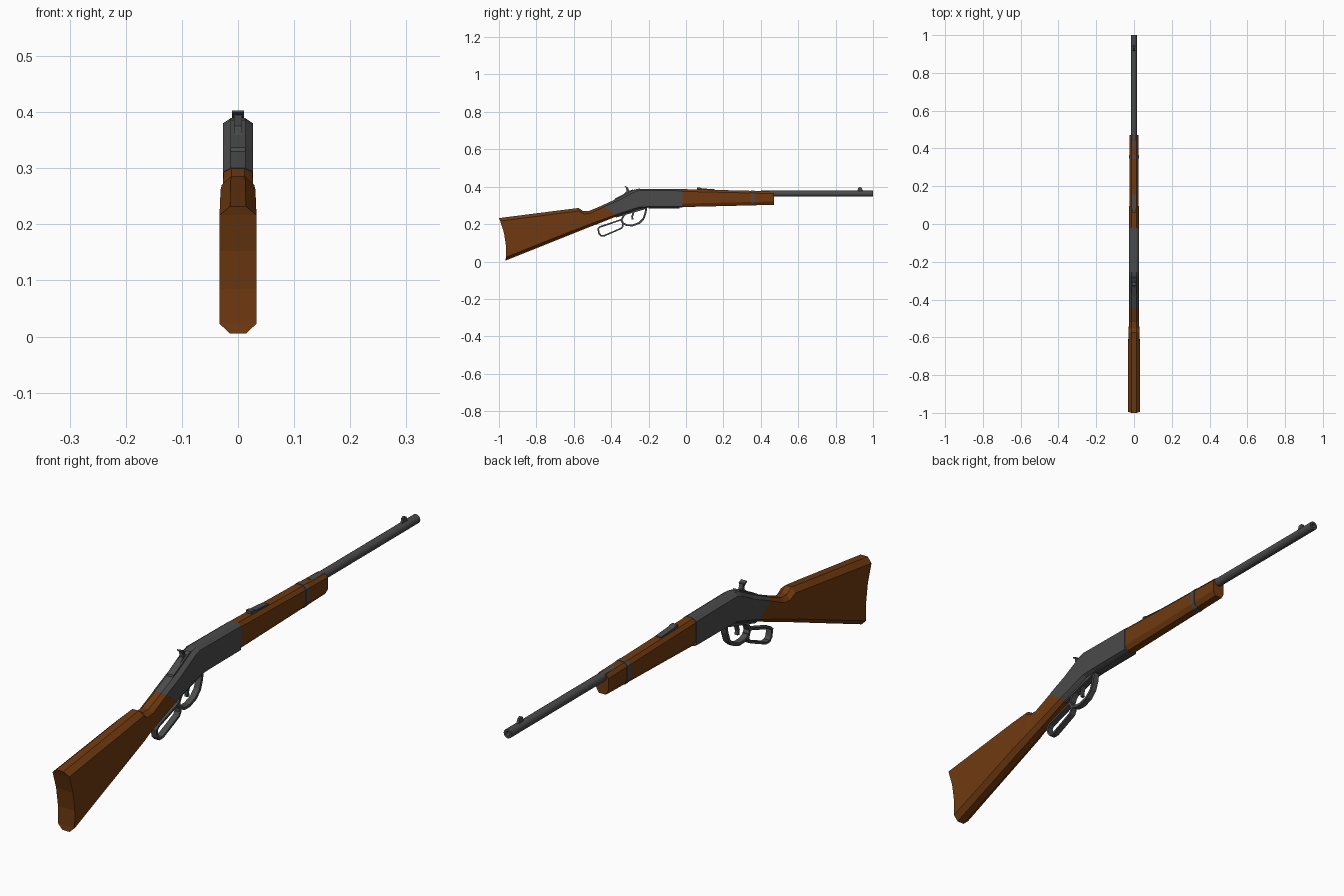
import bpy, bmesh, math
from mathutils import Vector

if "Cube" in bpy.data.objects:
    bpy.data.objects.remove(bpy.data.objects["Cube"])

def material(name, rgb):
    m = bpy.data.materials.new(name)
    m.diffuse_color = (*rgb, 1)
    m.use_nodes = True
    m.node_tree.nodes["Principled BSDF"].inputs["Base Color"].default_value = m.diffuse_color
    return m

WOOD = material("wood", (0.16, 0.042, 0.005))
STEEL = material("steel", (0.07, 0.07, 0.072))

def finish(name, bm, mat):
    bmesh.ops.recalc_face_normals(bm, faces=bm.faces)
    me = bpy.data.meshes.new(name)
    bm.to_mesh(me)
    bm.free()
    me.materials.append(mat)
    ob = bpy.data.objects.new(name, me)
    bpy.context.collection.objects.link(ob)
    return ob

def loft(name, stations, mat):
    """Chamfered sections: (top y, top z, bottom y, bottom z, half width, flat, top chamfer, bottom chamfer, bow)."""
    bm = bmesh.new()
    rings = []
    for yt, zt, yb, zb, w, flat, ct, cb, bow in stations:
        top, bot = Vector((0, yt, zt)), Vector((0, yb, zb))
        h = (top - bot).length
        side = [(flat, 0), (w, ct / h), (w, 0.35), (w, 0.65), (w, 1 - cb / h), (flat, 1)]
        pts = side + [(-x, t) for x, t in reversed(side)]
        ring = []
        for x, t in pts:
            p = top.lerp(bot, t)
            ring.append(bm.verts.new((x, p.y + bow * 4 * t * (1 - t), p.z)))
        rings.append(ring)
    n = len(rings[0])
    for a, b in zip(rings, rings[1:]):
        for i in range(n):
            j = (i + 1) % n
            bm.faces.new((a[i], a[j], b[j], b[i]))
    # end caps as strips so that a bowed end stays clean
    for r in (rings[0], rings[-1]):
        for i in range(n // 2 - 1):
            bm.faces.new((r[i], r[i + 1], r[n - 2 - i], r[n - 1 - i]))
    return finish(name, bm, mat)

def plate(name, profile, w, mat=STEEL):
    """Side profile in (y, z) extruded across x."""
    bm = bmesh.new()
    f = bm.faces.new([bm.verts.new((-w, y, z)) for y, z in profile])
    ext = bmesh.ops.extrude_face_region(bm, geom=[f])["geom"]
    bmesh.ops.translate(bm, vec=(2 * w, 0, 0), verts=[v for v in ext if isinstance(v, bmesh.types.BMVert)])
    return finish(name, bm, mat)

def strap(name, path, w, t, closed):
    """Flat bar of half width w and thickness t following a (y, z) path."""
    pts = [Vector(p) for p in path]
    n = len(pts)
    bm = bmesh.new()
    rings = []
    for i, p in enumerate(pts):
        a = pts[i - 1] if closed or i else p
        b = pts[(i + 1) % n] if closed or i < n - 1 else p
        d1 = (p - a).normalized() if p != a else (b - p).normalized()
        d2 = (b - p).normalized() if p != b else d1
        d = (d1 + d2).normalized()
        nrm = Vector((-d.y, d.x)) * (t / 2 / max(d.dot(d1), 0.6))
        rings.append([bm.verts.new((x, *(p + s * nrm))) for x, s in ((-w, -1), (w, -1), (w, 1), (-w, 1))])
    for i in range(n if closed else n - 1):
        a, b = rings[i], rings[(i + 1) % n]
        for k in range(4):
            bm.faces.new((a[k], a[(k + 1) % 4], b[(k + 1) % 4], b[k]))
    if not closed:
        bm.faces.new(rings[0])
        bm.faces.new(rings[-1])
    return finish(name, bm, STEEL)

def tube(name, r, y0, y1, z, bore):
    """Barrel revolved about y with a shallow muzzle recess."""
    bm = bmesh.new()
    rings = []
    for rad, y in ((r, y0), (r, y1), (bore, y1), (bore, y1 - 0.03)):
        rings.append([bm.verts.new((rad * math.cos(k * math.tau / 16), y, z + rad * math.sin(k * math.tau / 16)))
                      for k in range(16)])
    for a, b in zip(rings, rings[1:]):
        for k in range(16):
            bm.faces.new((a[k], a[(k + 1) % 16], b[(k + 1) % 16], b[k]))
    bm.faces.new(rings[0])
    bm.faces.new(rings[-1])
    ob = finish(name, bm, STEEL)
    ob.data.shade_smooth()
    ob.data.set_sharp_from_angle(angle=math.radians(35))
    return ob

# Shoulder stock and wrist
loft("stock", [
    (-1.00, 0.232, -0.965, 0.005, 0.033, 0.014, 0.016, 0.018, 0.016),
    (-0.64, 0.278, -0.625, 0.141, 0.031, 0.013, 0.016, 0.016, 0),
    (-0.575, 0.286, -0.56, 0.167, 0.029, 0.012, 0.016, 0.014, 0),
    (-0.55, 0.270, -0.525, 0.181, 0.027, 0.012, 0.016, 0.014, 0),
    (-0.52, 0.270, -0.485, 0.196, 0.027, 0.012, 0.014, 0.014, 0),
    (-0.446, 0.300, -0.366, 0.243, 0.026, 0.012, 0.012, 0.012, 0)], WOOD)

# Receiver
loft("receiver", [
    (-0.448, 0.300, -0.368, 0.243, 0.0265, 0.013, 0.012, 0.012, 0),
    (-0.36, 0.340, -0.30, 0.264, 0.0265, 0.013, 0.012, 0.012, 0),
    (-0.278, 0.384, -0.25, 0.283, 0.0265, 0.013, 0.012, 0.008, 0),
    (-0.255, 0.389, -0.20, 0.288, 0.0265, 0.013, 0.010, 0.006, 0),
    (-0.02, 0.388, -0.02, 0.288, 0.0265, 0.013, 0.010, 0.006, 0)], STEEL)
plate("lower_plate", [(-0.20, 0.30), (-0.20, 0.284), (-0.035, 0.284), (-0.03, 0.30)], 0.014)

# Forearm and its band
def fore(y, grow=0.0):
    t = (y + 0.02) / 0.49
    return (y, 0.387 - 0.012 * t + grow, y, 0.291 + 0.012 * t - grow,
            0.0255 - 0.0015 * t + grow, 0.014, 0.012, 0.018, 0)
loft("forearm", [fore(-0.02), fore(0.47)], WOOD)
loft("forearm_band", [fore(0.347, 0.0018), fore(0.365, 0.0018)], STEEL)

# Barrel and sights
tube("barrel", 0.016, 0.40, 1.0, 0.363, 0.008)
plate("front_sight", [(0.915, 0.374), (0.95, 0.374), (0.942, 0.386), (0.94, 0.394),
                      (0.93, 0.398), (0.921, 0.394), (0.919, 0.386)], 0.004)
plate("rear_sight", [(0.06, 0.38), (0.155, 0.376), (0.155, 0.386), (0.085, 0.391), (0.075, 0.395), (0.06, 0.395)], 0.011)

# Hammer with spur
plate("hammer", [(-0.345, 0.342), (-0.27, 0.375), (-0.285, 0.382), (-0.303, 0.378),
                 (-0.313, 0.398), (-0.321, 0.398), (-0.318, 0.375), (-0.335, 0.36)], 0.007)
plate("hammer_spur", [(-0.313, 0.389), (-0.311, 0.396), (-0.325, 0.403), (-0.328, 0.399), (-0.319, 0.394)], 0.011)
plate("hammer_base", [(-0.385, 0.320), (-0.27, 0.370), (-0.285, 0.386), (-0.33, 0.362), (-0.38, 0.337)], 0.013)

# Trigger, guard and lever loop
strap("trigger", [(-0.277, 0.285), (-0.282, 0.258), (-0.288, 0.24), (-0.286, 0.224)], 0.006, 0.010, False)
strap("trigger_guard", [(-0.212, 0.288), (-0.217, 0.258), (-0.228, 0.228), (-0.25, 0.206), (-0.285, 0.193),
                        (-0.315, 0.194), (-0.338, 0.205), (-0.345, 0.222), (-0.335, 0.242), (-0.31, 0.268)],
      0.011, 0.010, False)
strap("lever_loop", [(-0.338, 0.210), (-0.350, 0.222), (-0.40, 0.205), (-0.46, 0.185), (-0.470, 0.176),
                     (-0.465, 0.150), (-0.455, 0.139), (-0.435, 0.139), (-0.39, 0.158), (-0.345, 0.178),
                     (-0.337, 0.190)], 0.011, 0.008, True)
plate("lever_tang", [(-0.40, 0.24), (-0.37, 0.236), (-0.23, 0.276), (-0.21, 0.284), (-0.21, 0.295), (-0.30, 0.275)], 0.013)
